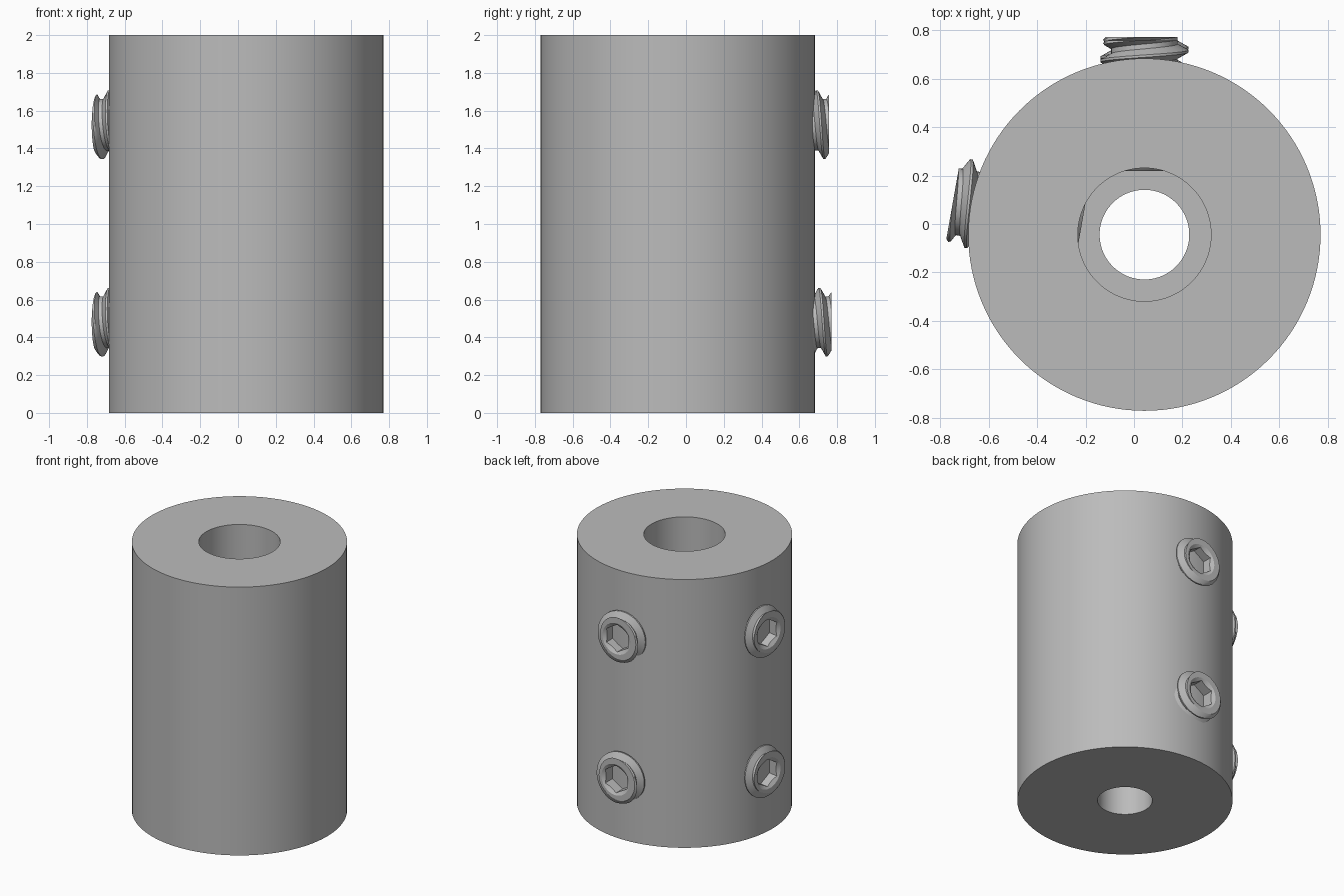
import bpy, bmesh
from math import sin, cos, pi, radians
from mathutils import Matrix, Vector

if "Cube" in bpy.data.objects:
    bpy.data.objects.remove(bpy.data.objects["Cube"])

CENTRE = Vector((0.043, -0.044, 0))

steel = bpy.data.materials.new("grey steel")
steel.use_nodes = True
steel.diffuse_color = (0.5, 0.5, 0.5, 1)
steel.node_tree.nodes["Principled BSDF"].inputs["Base Color"].default_value = (0.5, 0.5, 0.5, 1)


def revolve(name, segments, profile, matrix):
    """Skin profile(angle) -> [(radius, height), ...] around the local z axis."""
    bm = bmesh.new()
    columns = []
    for j in range(segments + 1):
        a = 2 * pi * j / segments
        columns.append([bm.verts.new((r * cos(a), r * sin(a), h)) for r, h in profile(a)])
    for left, right in zip(columns, columns[1:]):
        for k in range(len(left) - 1):
            bm.faces.new((left[k], right[k], right[k + 1], left[k + 1]))
    bmesh.ops.remove_doubles(bm, verts=bm.verts, dist=1e-5)
    bmesh.ops.recalc_face_normals(bm, faces=bm.faces)
    mesh = bpy.data.meshes.new(name)
    bm.to_mesh(mesh)
    bm.free()
    mesh.materials.append(steel)
    obj = bpy.data.objects.new(name, mesh)
    bpy.context.collection.objects.link(obj)
    obj.matrix_world = matrix
    bpy.ops.object.select_all(action='DESELECT')
    obj.select_set(True)
    bpy.context.view_layer.objects.active = obj
    bpy.ops.object.shade_smooth_by_angle(angle=radians(25))
    return obj


# Sleeve with a wide upper bore stepping down to a narrow lower bore
OUTER, WIDE, NARROW = 0.727, 0.275, 0.185
sleeve = [(OUTER, 0), (OUTER, 2), (WIDE, 2), (WIDE, 1), (NARROW, 1), (NARROW, 0), (OUTER, 0)]
revolve("coupling_sleeve", 128, lambda a: sleeve, Matrix.Translation(CENTRE))

# Threaded set screw with a hexagonal socket; the face is at height 0
LENGTH, PITCH = 0.54, 0.08
CREST, ROOT = 0.182, 0.137
STEPS = (-1/16, 1/16, 1/6, 0.27, 3/8, 1/2, 5/8, 0.73, 0.83)


def thread_radius(h, a):
    t = (h + 0.065) / PITCH - a / (2 * pi)
    off = abs(t - round(t))                      # distance from the crest, in pitches
    slope = min(max((off - 1/16) / (5/16), 0), 1)
    r = CREST + (ROOT - CREST) * slope
    return min(r, 0.16 - h, 0.13 + LENGTH + h)   # chamfer both ends


def screw_profile(a):
    rows = [(0, -LENGTH)]
    for turn in range(-9, 4):
        for s in STEPS:
            h = (turn + s + a / (2 * pi)) * PITCH - 0.065
            h = min(max(h, -LENGTH), 0)
            rows.append((thread_radius(h, a), h))
    # countersunk rim, then the flats and floor of the socket
    hexagon = 0.088 / cos((a % (pi / 3)) - pi / 6)
    rows += [(0.115, 0), (hexagon, (hexagon - 0.115) * 0.6), (hexagon, -0.18), (0, -0.2)]
    return rows


# Two rows of two screws, 80 degrees apart
for side, angle, reaches in (("back", 90, (0.815, 0.802)), ("right", 170, (0.802, 0.802))):
    out = Vector((cos(radians(angle)), sin(radians(angle)), 0))
    up = Vector((0, 0, 1))
    turn = Matrix((up, out.cross(up), out)).transposed().to_4x4()
    for level, z, reach in zip(("lower", "upper"), (0.48, 1.525), reaches):
        place = Matrix.Translation(CENTRE + out * reach + up * z)
        revolve(f"{level}_{side}_set_screw", 48, screw_profile, place @ turn)
